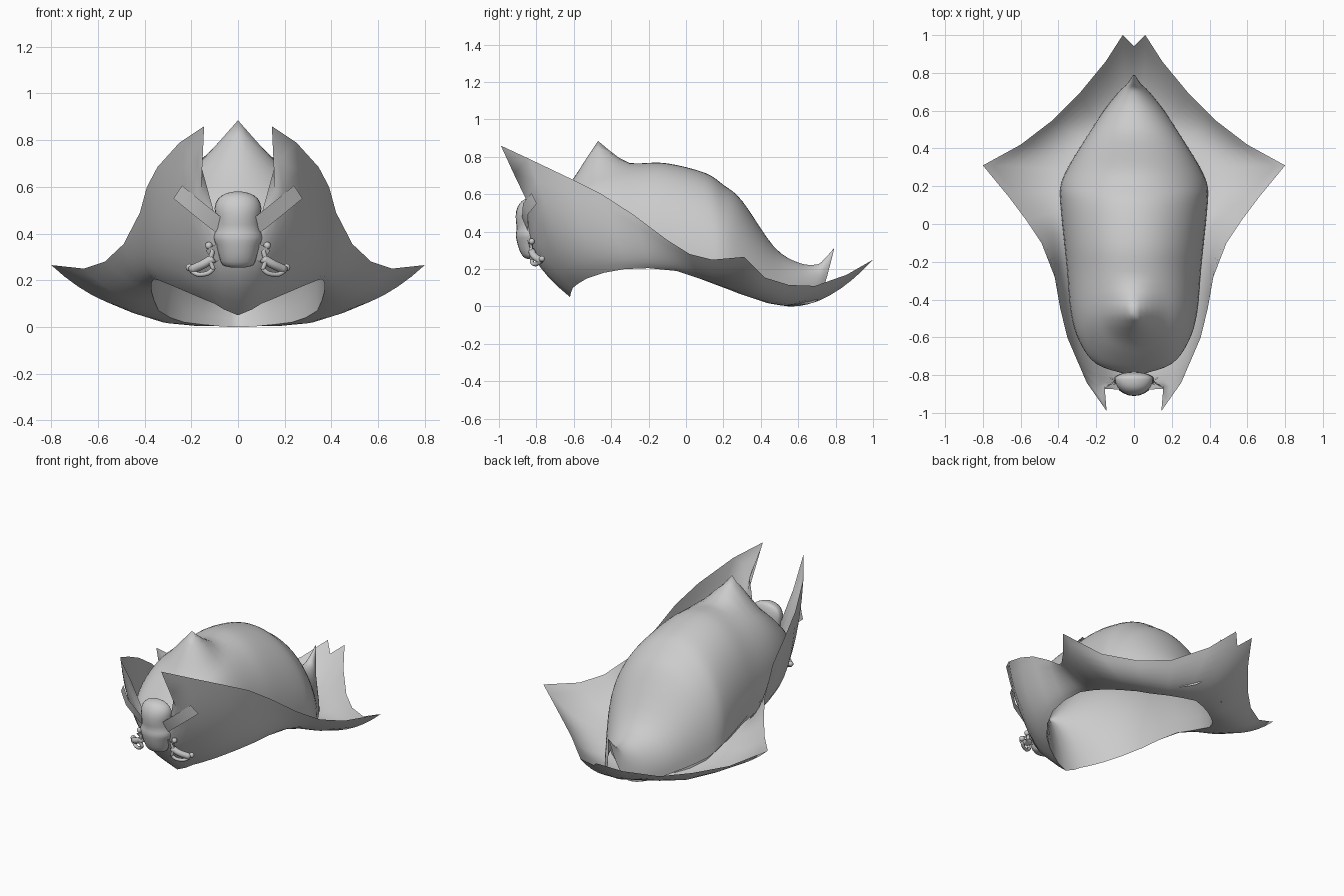
import bpy, bmesh, math
from mathutils import Vector

if "Cube" in bpy.data.objects:
    bpy.data.objects.remove(bpy.data.objects["Cube"])

grey = bpy.data.materials.new("plain_grey")
grey.diffuse_color = (0.6, 0.6, 0.6, 1)
grey.use_nodes = True
grey.node_tree.nodes["Principled BSDF"].inputs["Base Color"].default_value = grey.diffuse_color


def add_grid(name, rows, closed=False, caps=False, mirror=False, face_down=False):
    """Skin a list of equally long point rows."""
    bm = bmesh.new()
    vs = [[bm.verts.new(p) for p in row] for row in rows]
    n = len(rows[0])
    for a, b in zip(vs, vs[1:]):
        for i in range(n if closed else n - 1):
            j = (i + 1) % n
            bm.faces.new((a[i], a[j], b[j], b[i]))
    if caps:
        bm.faces.new(vs[0])
        bm.faces.new(vs[-1])
    bmesh.ops.remove_doubles(bm, verts=bm.verts, dist=0.0005)
    bmesh.ops.recalc_face_normals(bm, faces=bm.faces)
    bm.normal_update()
    if face_down and sum(f.normal.z * f.calc_area() for f in bm.faces) > 0:
        bmesh.ops.reverse_faces(bm, faces=bm.faces)
    for f in bm.faces:
        f.smooth = True
    me = bpy.data.meshes.new(name)
    bm.to_mesh(me)
    bm.free()
    me.materials.append(grey)
    ob = bpy.data.objects.new(name, me)
    bpy.context.collection.objects.link(ob)
    if mirror:
        m = ob.modifiers.new("mirror", 'MIRROR')
        m.use_clip = True
        m.merge_threshold = 0.002
    return ob


def spline(keys, steps):
    """Smooth interpolation through a list of tuples."""
    k = [Vector(p) for p in keys]
    k = [2 * k[0] - k[1]] + k + [2 * k[-1] - k[-2]]
    out = []
    for a, b, c, d in zip(k, k[1:], k[2:], k[3:]):
        for s in range(steps):
            t = s / steps
            out.append(0.5 * (2 * b + (c - a) * t + (2 * a - 5 * b + 4 * c - d) * t * t
                              + (3 * b - a - 3 * c + d) * t ** 3))
    return out + [k[-2]]


# Brim: head opening, belly and outer edge, half way round from front to back
opening = [(0, -.62, .05), (.06, -.615, .075), (.10, -.605, .10), (.15, -.58, .12),
           (.22, -.53, .15), (.29, -.44, .18), (.34, -.33, .20), (.36, -.20, .205),
           (.37, -.05, .19), (.37, .07, .15), (.36, .17, .115), (.34, .28, .07),
           (.29, .37, .04), (.23, .43, .02), (.15, .49, .01), (.08, .53, .003),
           (.03, .55, 0), (0, .56, 0)]
belly = [(0, -.81, .26), (.08, -.805, .27), (.15, -.785, .33), (.21, -.745, .36),
         (.28, -.68, .38), (.35, -.54, .37), (.39, -.36, .34), (.405, -.22, .30),
         (.43, -.06, .24), (.46, .05, .19), (.51, .16, .14), (.57, .30, .11),
         (.45, .40, .06), (.35, .50, .03), (.22, .58, .02), (.12, .69, .04),
         (.05, .77, .06), (0, .75, .05)]
edge = [(0, -.82, .44), (.10, -.825, .48), (.155, -.87, .68), (.145, -.99, .86),
        (.25, -.84, .79), (.345, -.62, .685), (.39, -.45, .60), (.42, -.28, .49),
        (.49, -.10, .355), (.57, .02, .28), (.66, .14, .25), (.80, .31, .265),
        (.60, .42, .155), (.43, .55, .115), (.29, .69, .11), (.15, .86, .17),
        (.06, 1.0, .25), (0, .94, .20)]
rows = []
for a, b, c in zip(opening, belly, edge):
    a, b, c = Vector(a), Vector(b), Vector(c)
    row = []
    for i in range(9):
        t = i / 8
        row.append(a * (2 * t - 1) * (t - 1) + b * 4 * t * (1 - t) + c * t * (2 * t - 1))
    rows.append(row)
add_grid("brim", rows, mirror=True)

# Crown: arched sections (y, half width, base height, top height) along the hat
sections = [(-.80, .03, .41, .44), (-.74, .20, .43, .52), (-.62, .29, .38, .65),
            (-.47, .335, .31, .75), (-.25, .355, .25, .765), (-.10, .37, .22, .765),
            (.10, .39, .175, .715), (.20, .39, .145, .65), (.30, .35, .09, .565),
            (.47, .245, .04, .32), (.60, .16, .015, .235), (.70, .08, .03, .225),
            (.745, .035, .13, .26), (.79, .004, .30, .31)]
rows = []
for y, w, zb, zt in [tuple(s) for s in spline(sections, 4)]:
    row = []
    for i in range(33):
        t = math.pi * i / 32
        x = w * math.cos(t)
        z = zb + (zt - zb) * max(0, math.sin(t)) ** 0.9
        # pinched peak near the front
        d = math.hypot(x, y + .47)
        z += .135 * max(0, 1 - d / .18) ** 1.5
        row.append((x, y, z))
    rows.append(row)
add_grid("crown", rows)


def crown_top(y):
    """Height of the crown's ridge at y."""
    for a, b in zip(sections, sections[1:]):
        if y <= b[0]:
            return a[3] + (b[3] - a[3]) * (y - a[0]) / (b[0] - a[0])
    return sections[-1][3]


# Lining: hollow inside of the crown, rising from the opening
rows = []
for x, y, z in opening:
    row = []
    for i in range(25):
        t = math.pi * i / 24
        s = max(0, math.sin(t))
        y2 = y + s * (.13 * max(0, (y - .4) / .16) - .15 * max(0, (-y - .4) / .22))
        row.append((x * math.cos(t), y2, z + (crown_top(y2) - .025 - z) * s ** .9))
    rows.append(row)
add_grid("lining", rows, face_down=True)

# Skull: stacked ovals (height, half width, depth)
levels = [(.255, .03, .03), (.265, .065, .05), (.30, .08, .07), (.35, .095, .085),
          (.385, .106, .09), (.42, .096, .085), (.46, .095, .09), (.51, .10, .088),
          (.55, .085, .07), (.572, .05, .045), (.58, .015, .015)]
rows = []
for z, w, d in spline(levels, 2):
    rows.append([(w * math.cos(a), -.82 + d * math.sin(a) * (1 if math.sin(a) < 0 else .4), z)
                 for a in (math.tau * i / 24 for i in range(24))])
add_grid("skull", rows, closed=True, caps=True)


def tube(name, pts, r):
    """Round rod along a smooth path, facing the front."""
    path = spline(pts, 4)
    rows = []
    for i, p in enumerate(path):
        d = (path[min(i + 1, len(path) - 1)] - path[max(i - 1, 0)]).normalized()
        u = d.cross(Vector((0, 1, 0))).normalized()
        v = d.cross(u)
        rows.append([p + r * (u * math.cos(a) + v * math.sin(a))
                     for a in (math.tau * k / 10 for k in range(10))])
    return add_grid(name, rows, closed=True, caps=True)


# Crossed swords behind the skull
for side, s in (("left", -1), ("right", 1)):
    blade = [(s * .258, -.812, .578), (s * .19, -.858, .522), (s * .10, -.862, .45),
             (0, -.85, .375), (-s * .12, -.825, .30)]
    off = Vector((s * .018, .014, -.028))
    add_grid(side + "_blade", [[Vector(p) - off, Vector(p) + off] for p in blade])
    tube(side + "_grip", [(s * .105, -.825, .295), (s * .15, -.81, .268),
                          (s * .20, -.775, .245)], .019)
    tube(side + "_cross_guard", [(s * .125, -.825, .345), (s * .11, -.83, .325),
                                 (s * .118, -.828, .285), (s * .105, -.825, .245)], .010)
    tube(side + "_knuckle_bow", [(s * .105, -.825, .25), (s * .13, -.82, .23),
                                 (s * .17, -.80, .225), (s * .20, -.78, .24)], .010)
    for nm, p in (("_pommel", (s * .208, -.77, .255)), ("_guard_knob", (s * .125, -.825, .348))):
        bpy.ops.mesh.primitive_uv_sphere_add(segments=12, ring_count=8, radius=.016, location=p)
        ob = bpy.context.object
        ob.name = side + nm
        ob.data.materials.append(grey)
        bpy.ops.object.shade_smooth()
